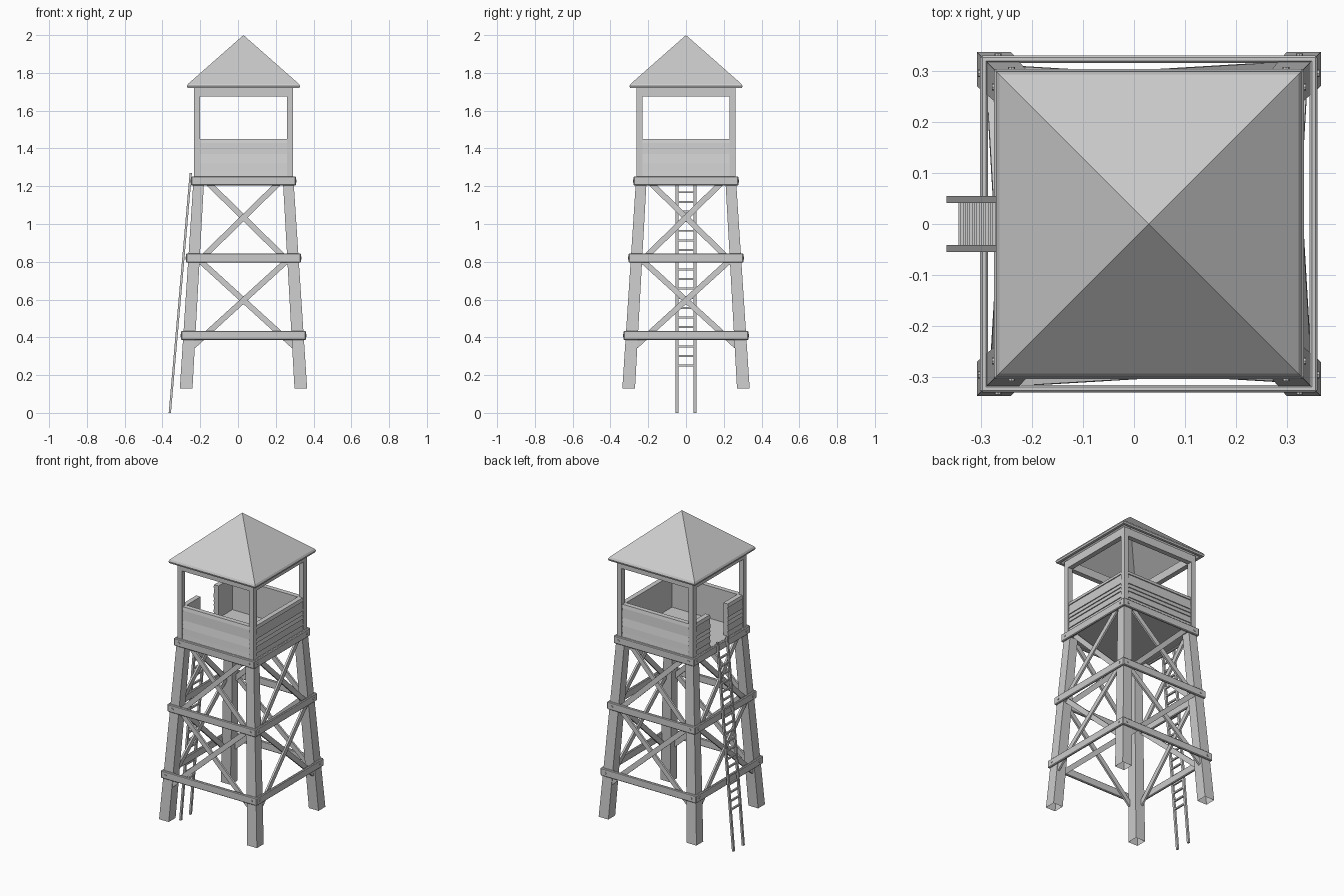
import bpy, bmesh, math
from mathutils import Vector, Matrix

if "Cube" in bpy.data.objects:
    bpy.data.objects.remove(bpy.data.objects["Cube"])

CX = 0.029                       # tower axis; the ladder leans on the -x side


def finish(name, bm, mat=None, bevel=0):
    if bevel:
        bmesh.ops.bevel(bm, geom=bm.edges[:], offset=bevel, segments=1, affect='EDGES')
    bmesh.ops.recalc_face_normals(bm, faces=bm.faces[:])
    if mat:
        bm.transform(mat)
    me = bpy.data.meshes.new(name)
    bm.to_mesh(me)
    bm.free()
    ob = bpy.data.objects.new(name, me)
    bpy.context.collection.objects.link(ob)
    return ob


def loft(name, a, b, mat=None, bevel=0, caps=(True, True)):
    """Skin between two matching rings of points."""
    bm = bmesh.new()
    va = [bm.verts.new(p) for p in a]
    vb = [bm.verts.new(p) for p in b]
    n = len(va)
    for i in range(n):
        j = (i + 1) % n
        bm.faces.new((va[i], va[j], vb[j], vb[i]))
    if caps[0]:
        bm.faces.new(va)
    if caps[1]:
        bm.faces.new(vb)
    return finish(name, bm, mat, bevel)


def rect(x0, x1, y0, y1, z):
    return [(x0, y0, z), (x1, y0, z), (x1, y1, z), (x0, y1, z)]


def box(name, x0, x1, y0, y1, z0, z1, mat=None, bevel=0):
    return loft(name, rect(x0, x1, y0, y1, z0), rect(x0, x1, y0, y1, z1), mat, bevel)


def bar(name, p, q, width, depth, normal, mat=None):
    """Rectangular bar from p to q; depth is measured along normal."""
    p, q, n = Vector(p), Vector(q), Vector(normal)
    d = (q - p).normalized()
    s = d.cross(n).normalized() * width / 2
    n = s.cross(d).normalized() * depth / 2
    ring = [s + n, s - n, -s - n, -s + n]
    return loft(name, [p + o for o in ring], [q + o for o in ring], mat)


def leg_out(z):                  # outer face distance of the leaning legs
    return 0.345 - 0.065 * z


def wall(name, x0, x1, mat):
    """Clapboard wall: saw-tooth outer profile extruded along x."""
    lips = [1.43, 1.37, 1.345, 1.32, 1.28]
    prof = [(-0.225, 1.245), (-0.225, 1.45), (-0.255, 1.45)]
    for z in lips:
        prof += [(-0.26, z), (-0.254, z)]
    prof.append((-0.26, 1.245))
    return loft(name, [(x0, y, z) for y, z in prof], [(x1, y, z) for y, z in prof], mat)


BASE = Matrix.Translation((CX, 0, 0))
for k in range(4):
    M = BASE @ Matrix.Rotation(k * math.pi / 2, 4, 'Z')

    # leaning leg, open at the foot
    o0, i0, o1, i1 = 0.337, 0.27, leg_out(1.225), 0.209
    loft(f"leg_{k}", rect(-o0, -i0, -o0, -i0, 0.13), rect(-o1, -i1, -o1, -i1, 1.225),
         M, caps=(False, True))

    # horizontal beams with bolts
    for j, z in enumerate((0.41, 0.82, 1.228)):
        h = leg_out(z) + 0.012
        e = h if k % 2 == 0 else h - 0.003
        box(f"beam_{k}_{j}", -e, e, -h, -h + 0.015, z - 0.024, z + 0.024, M, 0.004)
        for s in (-1, 1):
            bm = bmesh.new()
            bmesh.ops.create_cone(bm, cap_ends=True, segments=8, radius1=0.007,
                                  radius2=0.007, depth=0.008)
            T = Matrix.Translation((s * (h - 0.035), -h, z)) @ Matrix.Rotation(math.pi / 2, 4, 'X')
            finish(f"bolt_{k}_{j}_{s}", bm, M @ T)

    # crossed braces
    for j, (xt, zt, xb, zb) in enumerate(((0.185, 1.215, 0.24, 0.80), (0.235, 0.81, 0.265, 0.355))):
        for s in (-1, 1):
            off = -0.014 + 0.004 * s
            bar(f"brace_{k}_{j}_{s}", (s * xt, -leg_out(zt) - off, zt),
                (-s * xb, -leg_out(zb) - off, zb), 0.03, 0.012, (0, 1, 0), M)

    # cabin post and top plate
    box(f"post_{k}", -0.262, -0.231, -0.262, -0.231, 1.245, 1.70, M)
    box(f"top_plate_{k}", -0.262, 0.262, -0.262, -0.231, 1.675, 1.725, M)

    # cabin walls, with a doorway on the ladder side
    if k == 3:
        wall("wall_door_a", -0.232, -0.088, M)
        wall("wall_door_b", 0.088, 0.232, M)
    else:
        wall(f"wall_{k}", -0.232, 0.232, M)

# cabin floor
box("floor", -0.262, 0.262, -0.262, 0.262, 1.212, 1.25, BASE)

# hollow pyramid roof with a small eave edge
bm = bmesh.new()
rings = []
for h, z in ((0.28, 1.72), (0.296, 1.72), (0.299, 1.73), (0.293, 1.742)):
    rings.append([bm.verts.new(p) for p in rect(-h, h, -h, h, z)])
inner, outer = bm.verts.new((0, 0, 1.975)), bm.verts.new((0, 0, 2.0))
for i in range(4):
    j = (i + 1) % 4
    for a, b in zip(rings, rings[1:]):
        bm.faces.new((a[i], a[j], b[j], b[i]))
    bm.faces.new((rings[0][j], rings[0][i], inner))
    bm.faces.new((rings[-1][i], rings[-1][j], outer))
finish("roof", bm, BASE)

# ladder
def ladder_x(z):
    return -0.361 + 0.111 * z / 1.27


for s in (-1, 1):
    y = s * 0.048
    ring = lambda z: rect(ladder_x(z) - 0.006, ladder_x(z) + 0.006, y - 0.007, y + 0.007, z)
    loft(f"ladder_rail_{s}", ring(0), ring(1.27))
for i in range(19):
    z = 0.25 + 0.051 * i
    x = ladder_x(z)
    box(f"ladder_rung_{i}", x - 0.005, x + 0.005, -0.045, 0.045, z - 0.005, z + 0.005)
